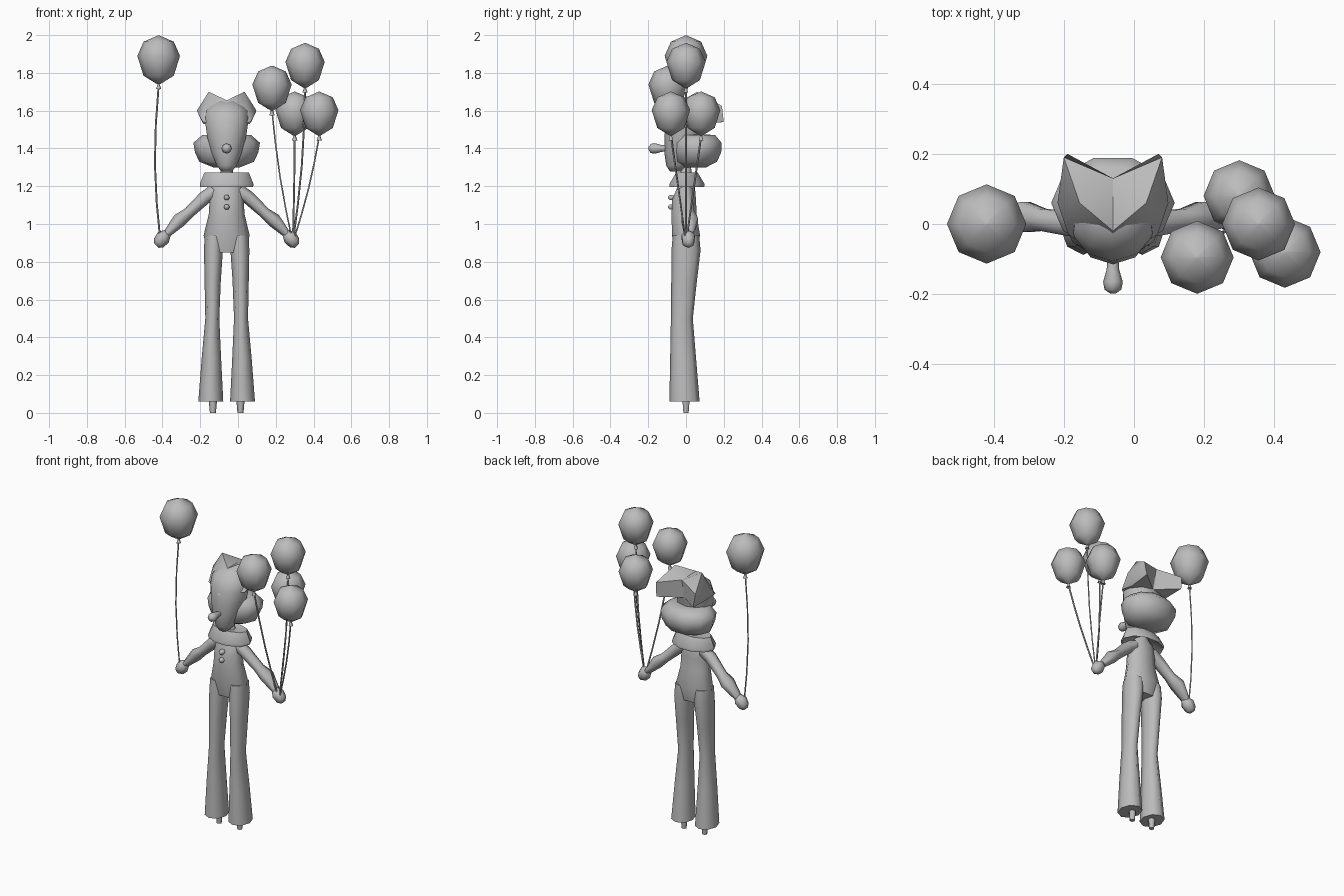
import bpy, bmesh
from math import sin, cos, tau, radians
from mathutils import Vector

if "Cube" in bpy.data.objects:
    bpy.data.objects.remove(bpy.data.objects["Cube"])

MID = -0.06  # figure's own centre line
SIDES = (("right", -1), ("left", 1))

grey = bpy.data.materials.new("plain_grey")
grey.use_nodes = True
grey.diffuse_color = (0.5, 0.5, 0.5, 1)
grey.node_tree.nodes["Principled BSDF"].inputs["Base Color"].default_value = (0.5, 0.5, 0.5, 1)


def finish(name, bm, angle=70):
    bmesh.ops.recalc_face_normals(bm, faces=bm.faces)
    mesh = bpy.data.meshes.new(name)
    bm.to_mesh(mesh)
    bm.free()
    mesh.materials.append(grey)
    ob = bpy.data.objects.new(name, mesh)
    bpy.context.collection.objects.link(ob)
    bpy.ops.object.select_all(action="DESELECT")
    ob.select_set(True)
    bpy.context.view_layer.objects.active = ob
    bpy.ops.object.shade_smooth_by_angle(angle=radians(angle))
    return ob


def loft(name, rings, n=8, axis=(0, 0, 1), turn=0.0, angle=70):
    """Skin elliptical rings (x, y, z, radius a, radius b) square to an axis."""
    axis = Vector(axis).normalized()
    b_dir = Vector((0, 0, 1)) if abs(axis.y) > 0.9 else Vector((0, 1, 0))
    a_dir = b_dir.cross(axis)
    bm = bmesh.new()
    loops = []
    for x, y, z, a, b in rings:
        c = Vector((x, y, z))
        loops.append([bm.verts.new(c + a_dir * a * cos(t) + b_dir * b * sin(t))
                      for t in (tau * (i + turn) / n for i in range(n))])
    for lo, hi in zip(loops, loops[1:]):
        for i in range(n):
            j = (i + 1) % n
            bm.faces.new((lo[i], lo[j], hi[j], hi[i]))
    bm.faces.new(loops[0])
    bm.faces.new(loops[-1])
    return finish(name, bm, angle)


# Torso and neck
loft("torso", [(MID, y, z, a, b) for z, y, a, b in (
    (0.85, 0, 0.1, 0.06), (0.94, 0, 0.122, 0.078), (1.05, -0.01, 0.095, 0.07),
    (1.13, -0.01, 0.09, 0.066), (1.19, 0, 0.085, 0.05), (1.24, 0, 0.04, 0.035),
    (1.32, 0, 0.026, 0.026))], n=10)

# Collar and buttons
loft("collar", [(MID, 0.005, z, a, b) for z, a, b in (
    (1.24, 0.03, 0.03), (1.195, 0.14, 0.096), (1.212, 0.142, 0.098),
    (1.272, 0.118, 0.06), (1.265, 0.03, 0.03))], n=10, angle=50)
for i, z in enumerate((1.14, 1.09)):
    loft(f"button_{i + 1}", [(MID, y, z, r, r) for y, r in (
        (-0.065, 0.016), (-0.085, 0.016), (-0.095, 0.005))], n=6, axis=(0, 1, 0))

# Legs, feet, arms and hands
for side, s in SIDES:
    loft(f"{side}_trouser_leg", [(MID + s * d, y, z, a, b) for z, d, y, a, b in (
        (0.06, 0.084, -0.008, 0.066, 0.08), (0.28, 0.081, -0.015, 0.052, 0.069),
        (0.5, 0.076, -0.022, 0.037, 0.058), (0.7, 0.074, -0.01, 0.043, 0.068),
        (0.86, 0.07, 0, 0.05, 0.077), (0.94, 0.065, 0, 0.052, 0.07))])
    loft(f"{side}_foot", [(MID + s * 0.073, 0, z, r, r) for z, r in (
        (0, 0.016), (0.09, 0.024))], n=6)
    loft(f"{side}_sleeve", [(MID + s * d, y, z, a, b) for d, y, z, a, b in (
        (0.06, 0, 1.175, 0.04, 0.04), (0.115, 0, 1.14, 0.036, 0.04),
        (0.2, 0.012, 1.06, 0.03, 0.036), (0.25, 0.02, 1.02, 0.038, 0.05),
        (0.32, 0.015, 0.945, 0.02, 0.028))], n=6, axis=(s * 0.7, 0, -0.7))
    loft(f"{side}_hand", [(MID + s * d, 0.012, z, r, r) for d, z, r in (
        (0.31, 0.955, 0.02), (0.335, 0.93, 0.04), (0.36, 0.9, 0.034),
        (0.372, 0.885, 0.016))], n=6, axis=(s * 0.7, 0, -0.7))

# Head, nose and the ring of hair round the back
loft("head", [(MID, y, z, a, b) for z, y, a, b in (
    (1.278, -0.055, 0.03, 0.03), (1.31, -0.045, 0.055, 0.06), (1.38, -0.02, 0.085, 0.095),
    (1.46, -0.01, 0.108, 0.105), (1.54, 0, 0.12, 0.105), (1.6, 0.02, 0.115, 0.1),
    (1.65, 0.04, 0.06, 0.06))], n=10, turn=0.5)
loft("nose", [(MID, y, 1.4, r, r) for y, r in (
    (-0.09, 0.015), (-0.13, 0.018), (-0.165, 0.028), (-0.187, 0.024), (-0.198, 0.008))],
    axis=(0, 1, 0))
loft("hair_ring", [(MID, y, z, a, b) for z, y, a, b in (
    (1.3, 0.05, 0.07, 0.06), (1.33, 0.055, 0.145, 0.115), (1.38, 0.06, 0.168, 0.133),
    (1.43, 0.06, 0.176, 0.135), (1.47, 0.055, 0.13, 0.105), (1.475, 0.05, 0.07, 0.06))], n=10)

# Swept-back tuft with two peaks and two tails, mirrored about the centre line
tuft_points = dict(
    front=(0, -0.112, 1.52), valley=(0, -0.02, 1.655), notch=(0, 0.13, 1.655),
    under=(0, 0.1, 1.53), peak=(0.095, 0.06, 1.7), brow=(0.127, -0.03, 1.54),
    outer=(0.158, 0.06, 1.6), tail_top=(0.14, 0.19, 1.625), tail_tip=(0.13, 0.2, 1.54),
    base=(0.122, 0.06, 1.53))
tuft_faces = ("front valley brow", "valley peak brow", "valley notch peak", "brow peak outer",
              "peak tail_top outer", "peak notch tail_top", "notch under tail_tip tail_top",
              "outer tail_top tail_tip", "brow outer base", "outer tail_tip base",
              "base tail_tip under", "front brow base under")
bm = bmesh.new()
for _, s in SIDES:
    vs = {k: bm.verts.new((MID + s * x, y, z)) for k, (x, y, z) in tuft_points.items()}
    for f in tuft_faces:
        bm.faces.new([vs[k] for k in f.split()])
bmesh.ops.remove_doubles(bm, verts=bm.verts, dist=0.0005)
finish("hair_tuft", bm, 50)


# Balloons with knots and strings
def balloon(name, x, y, z, size, hand_x, bend):
    loft(f"{name}_balloon", [(x, y, z + h * size, r * size, r * size) for h, r in (
        (-0.13, 0.008), (-0.085, 0.08), (0.02, 0.113), (0.095, 0.08), (0.128, 0.004))],
        angle=180)
    low = z - 0.125 * size
    loft(f"{name}_knot", [(x, y, low - 0.03, 0.014, 0.014), (x, y, low, 0.004, 0.004)], n=6)
    curve = bpy.data.curves.new(f"{name}_string", "CURVE")
    curve.dimensions = "3D"
    curve.bevel_depth = 0.005
    curve.bevel_resolution = 0
    curve.materials.append(grey)
    line = curve.splines.new("POLY")
    line.points.add(4)
    start, end = Vector((x, y, low - 0.01)), Vector((hand_x, 0, 0.9))
    for i, p in enumerate(line.points):
        t = i / 4
        q = start.lerp(end, t)
        q.x += bend * sin(t * tau / 2)
        p.co = (*q, 1)
    bpy.context.collection.objects.link(bpy.data.objects.new(f"{name}_string", curve))


balloon("single", -0.42, 0, 1.87, 1.0, -0.41, -0.025)
balloon("inner", 0.18, -0.095, 1.72, 0.92, 0.29, -0.012)
balloon("top", 0.355, 0, 1.84, 0.92, 0.29, 0.015)
balloon("outer", 0.43, -0.08, 1.585, 0.9, 0.29, 0.012)
balloon("rear", 0.3, 0.08, 1.585, 0.9, 0.29, 0.002)
